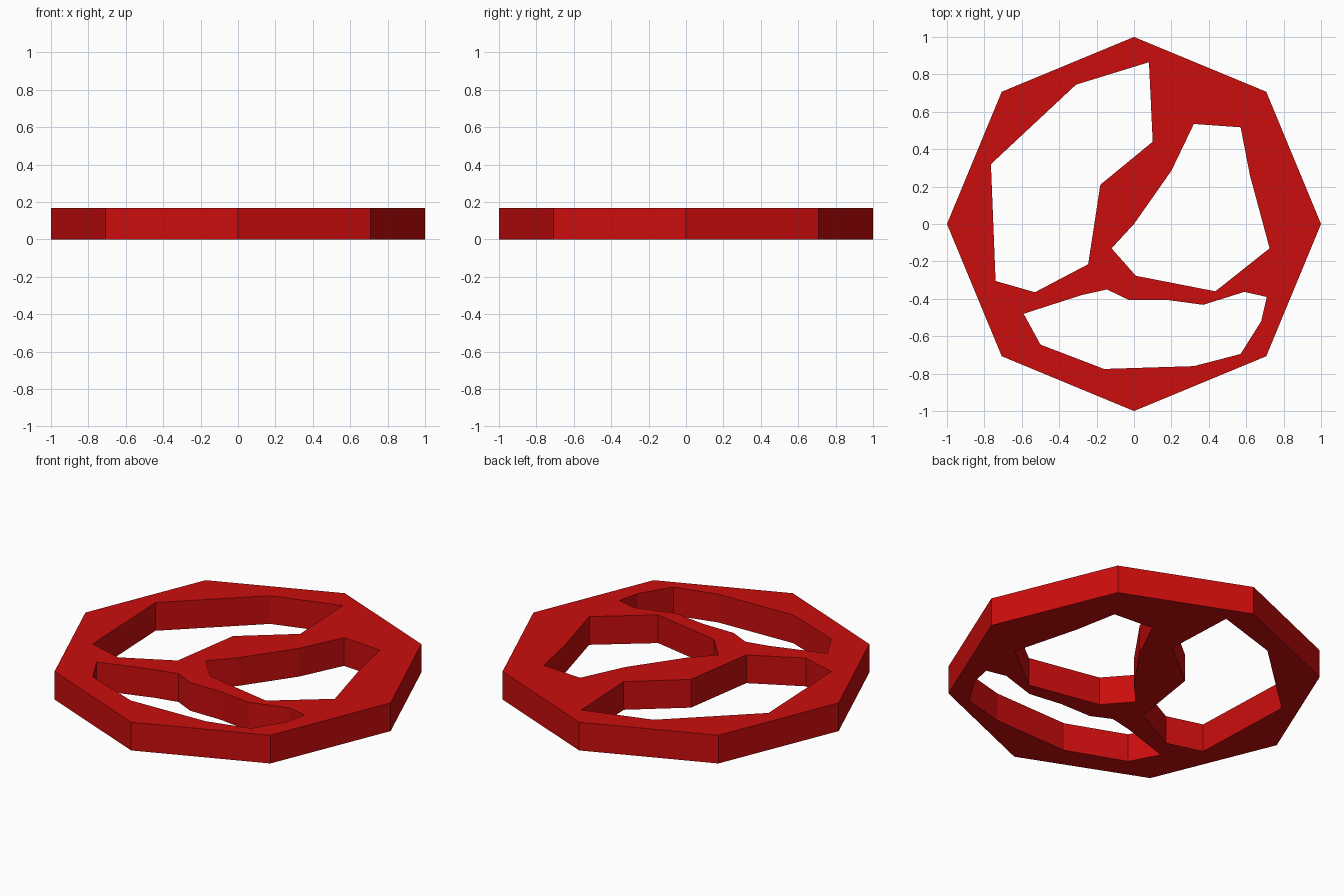
import bpy, bmesh, math
from mathutils import Vector

if "Cube" in bpy.data.objects:
    bpy.data.objects.remove(bpy.data.objects["Cube"])

THICKNESS = 0.167

# Outer octagon and the three irregular windows, seen from above
rim = [(math.cos(i * math.pi / 4), math.sin(i * math.pi / 4)) for i in range(8)]
left_window = [(0.08, 0.865), (0.10, 0.44), (-0.18, 0.21), (-0.245, -0.215),
               (-0.53, -0.365), (-0.74, -0.305), (-0.765, 0.32), (-0.31, 0.745)]
right_window = [(0.32, 0.535), (0.57, 0.517), (0.62, 0.26), (0.725, -0.13),
                (0.435, -0.36), (0.01, -0.277), (-0.12, -0.13), (0, 0), (0.2, 0.285)]
front_window = [(-0.59, -0.48), (-0.28, -0.38), (-0.145, -0.35), (-0.03, -0.405),
                (0.17, -0.405), (0.37, -0.432), (0.59, -0.363), (0.71, -0.39),
                (0.68, -0.52), (0.57, -0.695), (0.32, -0.76), (-0.16, -0.775),
                (-0.5, -0.645)]

# Fill the flat profile between the loops, then raise it to a plate
bm = bmesh.new()
edges = []
for loop in (rim, left_window, right_window, front_window):
    verts = [bm.verts.new((x, y, 0)) for x, y in loop]
    edges += [bm.edges.new((verts[i - 1], v)) for i, v in enumerate(verts)]
bmesh.ops.triangle_fill(bm, edges=edges, use_beauty=True, normal=Vector((0, 0, 1)))
raised = bmesh.ops.extrude_face_region(bm, geom=bm.faces[:], use_keep_orig=True)
top = [g for g in raised["geom"] if isinstance(g, bmesh.types.BMVert)]
bmesh.ops.translate(bm, verts=top, vec=(0, 0, THICKNESS))
bmesh.ops.recalc_face_normals(bm, faces=bm.faces[:])

mesh = bpy.data.meshes.new("pierced_octagon_plate")
bm.to_mesh(mesh)
bm.free()
plate = bpy.data.objects.new("pierced_octagon_plate", mesh)
bpy.context.collection.objects.link(plate)

# Single red colour
red = bpy.data.materials.new("red")
red.diffuse_color = (0.6, 0.004, 0.004, 1)
red.use_nodes = True
red.node_tree.nodes["Principled BSDF"].inputs["Base Color"].default_value = red.diffuse_color
mesh.materials.append(red)
